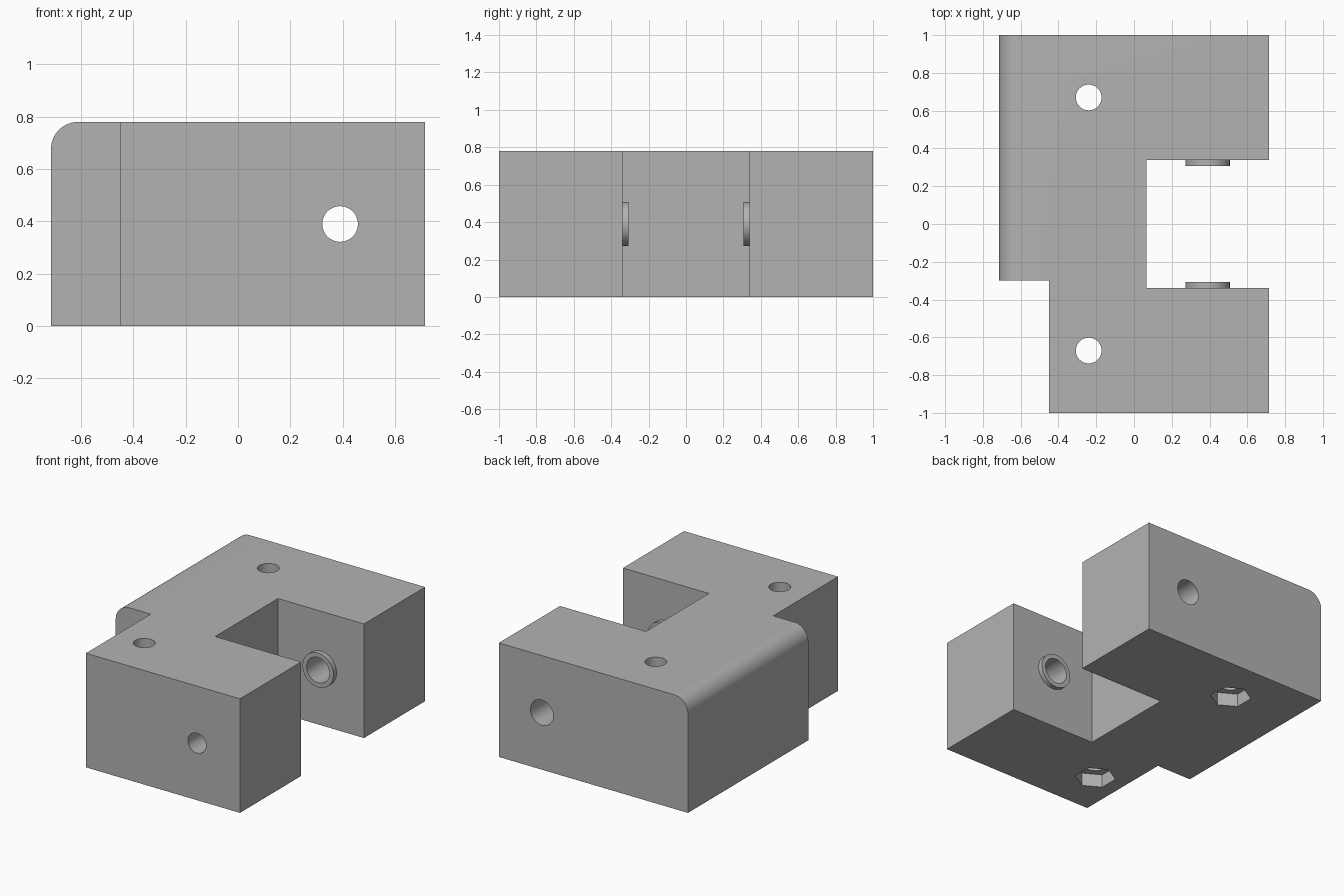
import bpy, bmesh, math
from mathutils import Matrix

cube = bpy.data.objects.get("Cube")
if cube:
    bpy.data.objects.remove(cube)

HEIGHT = 0.78
PIN_X, PIN_Z = 0.39, 0.39      # hinge pin axis
BOLT_X, BOLT_Y = -0.24, 0.67   # mounting bolts

grey = bpy.data.materials.new("plain grey")
grey.use_nodes = True
colour = (0.45, 0.45, 0.45, 1)
grey.diffuse_color = colour
grey.node_tree.nodes["Principled BSDF"].inputs["Base Color"].default_value = colour


def add_object(name, bm):
    bmesh.ops.recalc_face_normals(bm, faces=bm.faces)
    mesh = bpy.data.meshes.new(name)
    bm.to_mesh(mesh)
    bm.free()
    mesh.materials.append(grey)
    obj = bpy.data.objects.new(name, mesh)
    bpy.context.collection.objects.link(obj)
    return obj


def cylinder(name, radius, start, end, axis, sides=64):
    """Cylinder along 'Y' or 'Z' between two points."""
    length = end[1] - start[1] if axis == 'Y' else end[2] - start[2]
    turn = Matrix.Rotation(math.pi / 2, 4, 'X') if axis == 'Y' else Matrix.Rotation(math.pi / 2, 4, 'Z')
    middle = [(a + b) / 2 for a, b in zip(start, end)]
    bm = bmesh.new()
    bmesh.ops.create_cone(bm, cap_ends=True, segments=sides, radius1=radius,
                          radius2=radius, depth=abs(length),
                          matrix=Matrix.Translation(middle) @ turn)
    return add_object(name, bm)


def combine(target, tool, operation):
    bpy.context.view_layer.objects.active = target
    mod = target.modifiers.new(tool.name, 'BOOLEAN')
    mod.operation, mod.object, mod.solver = operation, tool, 'EXACT'
    bpy.ops.object.modifier_apply(modifier=mod.name)
    bpy.data.objects.remove(tool)


# Bracket body: extruded outline with a rounded upper left edge
outline = [(-0.715, 1), (-0.715, -0.3), (-0.45, -0.3), (-0.45, -1), (0.715, -1),
           (0.715, -0.34), (0.065, -0.34), (0.065, 0.34), (0.715, 0.34), (0.715, 1)]
bm = bmesh.new()
base = bm.faces.new([bm.verts.new((x, y, 0)) for x, y in outline])
top = bmesh.ops.extrude_face_region(bm, geom=[base])["geom"]
bmesh.ops.translate(bm, vec=(0, 0, HEIGHT),
                    verts=[v for v in top if isinstance(v, bmesh.types.BMVert)])
rounded = [e for e in bm.edges
           if all(v.co.x < -0.7 and v.co.z > HEIGHT / 2 for v in e.verts)]
bmesh.ops.bevel(bm, geom=rounded, offset=0.105, segments=16, profile=0.5, affect='EDGES')
body = add_object("bracket_body", bm)

for side in (-1, 1):
    # Spacer boss on the inner face of each arm
    combine(body, cylinder("boss", 0.117, (PIN_X, side * 0.307, PIN_Z),
                           (PIN_X, side * 0.4, PIN_Z), 'Y'), 'UNION')
    # Vertical bolt hole with a hexagonal nut pocket underneath
    y = side * BOLT_Y
    combine(body, cylinder("bolt_hole", 0.068, (BOLT_X, y, -0.1),
                           (BOLT_X, y, HEIGHT + 0.1), 'Z'), 'DIFFERENCE')
    pocket = cylinder("nut_pocket", 0.13, (BOLT_X, y, -0.1), (BOLT_X, y, 0.09), 'Z', 6)
    pocket.data.transform(Matrix.Translation((BOLT_X, y, 0)) @ Matrix.Rotation(math.pi / 6, 4, 'Z')
                          @ Matrix.Translation((-BOLT_X, -y, 0)))
    combine(body, pocket, 'DIFFERENCE')

# Pin bores: narrow at the front, wider through the rest
combine(body, cylinder("front_bore", 0.068, (PIN_X, -1.1, PIN_Z), (PIN_X, 0, PIN_Z), 'Y'), 'DIFFERENCE')
combine(body, cylinder("wide_bore", 0.086, (PIN_X, -0.6, PIN_Z), (PIN_X, 1.1, PIN_Z), 'Y'), 'DIFFERENCE')

bpy.ops.object.select_all(action='DESELECT')
body.select_set(True)
bpy.context.view_layer.objects.active = body
bpy.ops.object.shade_smooth_by_angle(angle=math.radians(30))
